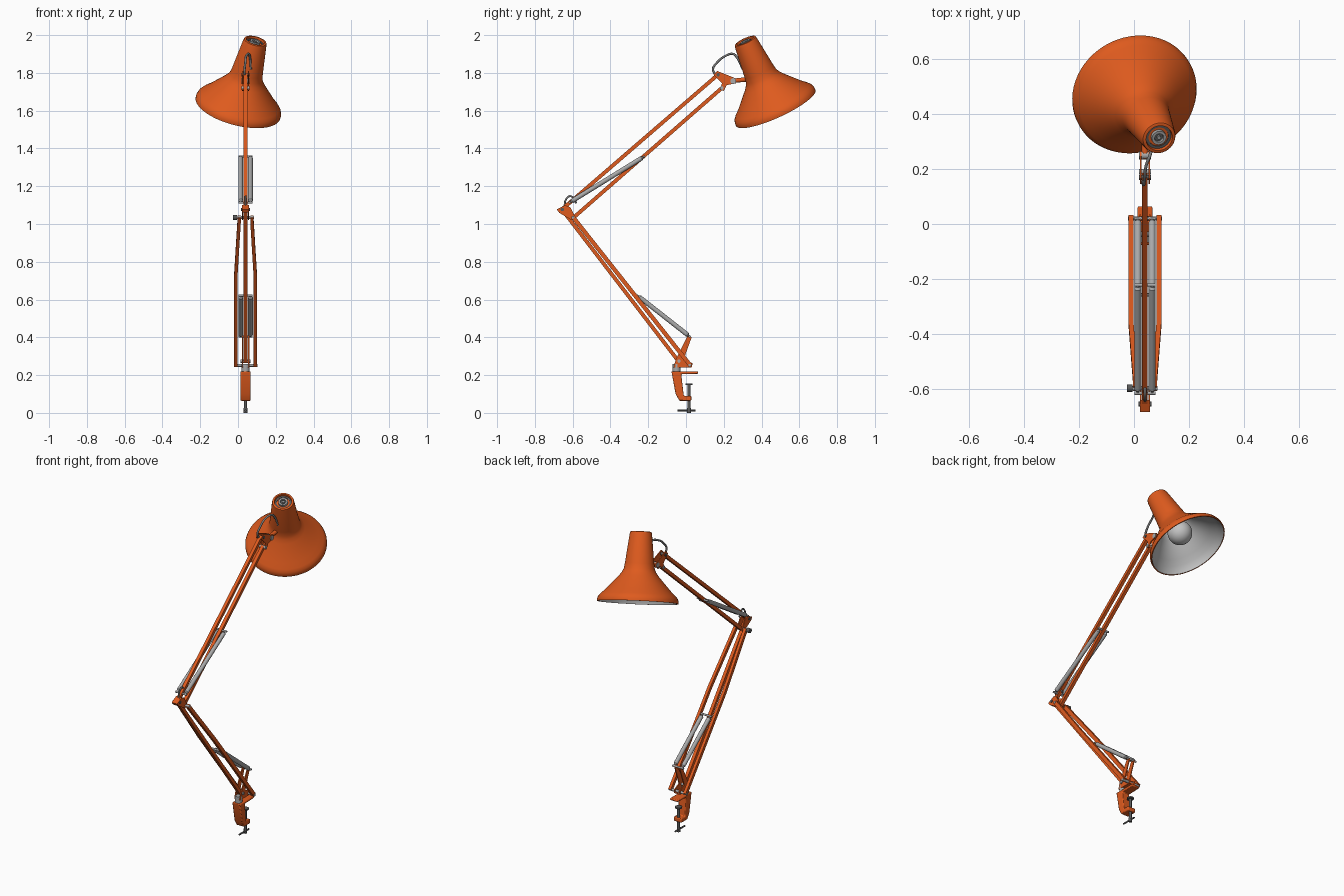
import bpy, bmesh, math
from mathutils import Vector

if "Cube" in bpy.data.objects:
    bpy.data.objects.remove(bpy.data.objects["Cube"], do_unlink=True)


def material(name, r, g, b):
    m = bpy.data.materials.new(name)
    m.use_nodes = True
    m.diffuse_color = (r, g, b, 1)
    m.node_tree.nodes["Principled BSDF"].inputs["Base Color"].default_value = (r, g, b, 1)
    return m


ORANGE = material("orange paint", 0.735, 0.104, 0.013)
STEEL = material("spring steel", 0.40, 0.40, 0.40)
DARK = material("dark metal", 0.10, 0.10, 0.10)
WHITE = material("shade lining", 0.55, 0.55, 0.55)
CABLE = material("grey cable", 0.20, 0.20, 0.20)

XC = 0.04  # plane of the arm
made = []


def finish(name, bm, *mats):
    bmesh.ops.recalc_face_normals(bm, faces=bm.faces)
    me = bpy.data.meshes.new(name)
    bm.to_mesh(me)
    bm.free()
    for m in mats:
        me.materials.append(m)
    ob = bpy.data.objects.new(name, me)
    bpy.context.collection.objects.link(ob)
    made.append(ob)
    return ob


def lathe(name, profile, base, axis, mats, rule=None, n=24):
    """Turn (height, radius) points round an axis; rule(i) picks the material of band i."""
    bm = bmesh.new()
    rings = []
    for h, r in profile:
        if r == 0:
            rings.append([bm.verts.new((0, 0, h))])
        else:
            rings.append([bm.verts.new((r * math.cos(a), r * math.sin(a), h))
                          for a in (2 * math.pi * k / n for k in range(n))])
    for i, (p, q) in enumerate(zip(rings, rings[1:])):
        for k in range(n):
            j = (k + 1) % n
            corners = [p[k % len(p)], p[j % len(p)], q[j % len(q)], q[k % len(q)]]
            f = bm.faces.new(list(dict.fromkeys(corners)))
            f.material_index = rule(i) if rule else 0
    ob = finish(name, bm, *mats)
    ob.matrix_world = Vector(axis).to_track_quat('Z', 'Y').to_matrix().to_4x4()
    ob.location = base
    return ob


def rod(name, a, b, r, mat, n=14):
    a, b = Vector(a), Vector(b)
    L = (b - a).length
    return lathe(name, [(0, 0), (0, r), (L, r), (L, 0)], a, b - a, [mat], n=n)


def pin(name, y, z, half, r, mat):
    return rod(name, (XC - half, y, z), (XC + half, y, z), r, mat)


def bar(name, pts, wide, thick):
    """Rectangular bar along points in the arm plane or beside it."""
    bm = bmesh.new()
    pts = [Vector(p) for p in pts]
    d = pts[-1] - pts[0]
    side = Vector((0, -d.z, d.y)).normalized() * wide / 2
    ex = Vector((thick / 2, 0, 0))
    rings = [[bm.verts.new(p + v) for v in (side + ex, side - ex, -side - ex, ex - side)] for p in pts]
    for p, q in zip(rings, rings[1:]):
        for k in range(4):
            bm.faces.new((p[k], p[(k + 1) % 4], q[(k + 1) % 4], q[k]))
    bm.faces.new(rings[0])
    bm.faces.new(rings[-1])
    return finish(name, bm, ORANGE)


def plate(name, outline, x, thick, bevel=0.0):
    """Side outline (y, z) given thickness in x."""
    bm = bmesh.new()
    f = bm.faces.new([bm.verts.new((x - thick / 2, y, z)) for y, z in outline])
    out = bmesh.ops.extrude_face_region(bm, geom=[f])
    bmesh.ops.translate(bm, vec=(thick, 0, 0),
                        verts=[v for v in out["geom"] if isinstance(v, bmesh.types.BMVert)])
    ob = finish(name, bm, ORANGE)
    if bevel:
        mod = ob.modifiers.new("soft edges", 'BEVEL')
        mod.width, mod.segments = bevel, 2
    return ob


def cable(name, pts, r):
    cu = bpy.data.curves.new(name, 'CURVE')
    cu.dimensions = '3D'
    cu.bevel_depth, cu.bevel_resolution, cu.use_fill_caps = r, 2, True
    s = cu.splines.new('BEZIER')
    s.bezier_points.add(len(pts) - 1)
    for bp, p in zip(s.bezier_points, pts):
        bp.co = p
        bp.handle_left_type = bp.handle_right_type = 'AUTO'
    cu.materials.append(CABLE)
    bpy.context.collection.objects.link(bpy.data.objects.new(name, cu))


def spring_pair(name, a, b):
    """Two springs side by side with hooked ends on cross pins."""
    for tag, s in (("left", 1), ("right", -1)):
        p, q = Vector((XC + s * 0.026, *a)), Vector((XC + s * 0.026, *b))
        L = (q - p).length
        h, e = 0.008, 0.016
        lathe(f"{name}_spring_{tag}",
              [(0, 0), (0, 0.005), (h, 0.005), (e, 0.0125), (L - e, 0.0125),
               (L - h, 0.005), (L, 0.005), (L, 0)], p, q - p, [STEEL], n=14)
    for tag, (y, z) in (("start", a), ("end", b)):
        pin(f"{name}_spring_pin_{tag}", y, z, 0.038, 0.006, STEEL)


# Clamp
plate("clamp_body", [(-0.077, 0.22), (0.064, 0.22), (0.064, 0.207), (-0.025, 0.205), (-0.012, 0.09),
                     (0.028, 0.09), (0.028, 0.064), (-0.035, 0.064), (-0.055, 0.1)],
      XC, 0.054, bevel=0.005)
rod("clamp_screw", (XC, 0.016, 0.005), (XC, 0.016, 0.15), 0.008, DARK)
rod("clamp_pad", (XC, 0.016, 0.148), (XC, 0.016, 0.156), 0.02, DARK)
rod("clamp_handle", (XC, -0.045, 0.013), (XC, 0.05, 0.013), 0.005, DARK)
rod("clamp_handle_hub", (XC, 0.016, 0), (XC, 0.016, 0.026), 0.01, DARK)
rod("swivel_post", (XC, -0.05, 0.21), (XC, -0.05, 0.26), 0.021, STEEL)

# Base bracket
for tag, s in (("left", 1), ("right", -1)):
    plate("base_bracket_" + tag,
          [(-0.066, 0.24), (0.03, 0.24), (0.035, 0.262), (-0.012, 0.285), (0.03, 0.4),
           (0.012, 0.414), (-0.055, 0.28)], XC + s * 0.017, 0.006)
plate("base_bracket_web", [(-0.064, 0.24), (0.03, 0.24), (0.03, 0.248), (-0.062, 0.25)], XC, 0.036)
pin("base_front_pin", -0.037, 0.274, 0.026, 0.009, STEEL)
pin("base_rear_pin", 0.02, 0.252, 0.062, 0.008, STEEL)

# Lower arm
bar("lower_arm_centre_bar", [(XC, -0.037, 0.27), (XC, -0.655, 1.075)], 0.02, 0.02)
for tag, s in (("left", 1), ("right", -1)):
    ends = Vector((0, 0.024, 0.25)), Vector((0, -0.6, 1.039))
    path = [(0, 0.051), (0.62, 0.051), (0.97, 0.034), (1, 0.034)]
    bar("lower_arm_side_bar_" + tag,
        [ends[0].lerp(ends[1], t) + Vector((XC + s * w, 0, 0)) for t, w in path], 0.022, 0.018)
spring_pair("lower", (0.02, 0.404), (-0.258, 0.622))

# Elbow
for tag, s in (("left", 1), ("right", -1)):
    plate("elbow_plate_" + tag,
          [(-0.684, 1.077), (-0.672, 1.06), (-0.605, 1.02), (-0.583, 1.03), (-0.612, 1.088),
           (-0.64, 1.1)], XC + s * 0.016, 0.006)
plate("elbow_web", [(-0.684, 1.077), (-0.672, 1.06), (-0.65, 1.06), (-0.64, 1.1)], XC, 0.034)
pin("elbow_front_pin", -0.655, 1.077, 0.023, 0.009, DARK)
pin("elbow_rear_pin", -0.598, 1.035, 0.046, 0.008, STEEL)
rod("elbow_knob", (XC - 0.066, -0.598, 1.035), (XC - 0.046, -0.598, 1.035), 0.014, DARK)
cable("elbow_cable", [(XC, -0.645, 1.09), (XC, -0.632, 1.135), (XC, -0.61, 1.147), (XC, -0.58, 1.11)], 0.005)

# Upper arm
bar("upper_arm_top_bar", [(XC, -0.648, 1.085), (XC, 0.172, 1.793)], 0.02, 0.02)
bar("upper_arm_bottom_bar", [(XC, -0.6, 1.03), (XC, 0.192, 1.722)], 0.02, 0.02)
spring_pair("upper", (-0.616, 1.114), (-0.222, 1.357))

# Head joint
for tag, s in (("left", 1), ("right", -1)):
    plate("head_plate_" + tag,
          [(0.145, 1.79), (0.165, 1.81), (0.19, 1.8), (0.265, 1.77), (0.265, 1.745), (0.215, 1.735),
           (0.2, 1.705), (0.18, 1.71), (0.19, 1.745)], XC + s * 0.015, 0.006)
pin("head_top_pin", 0.17, 1.79, 0.022, 0.009, DARK)
pin("head_bottom_pin", 0.19, 1.72, 0.022, 0.01, STEEL)
pin("head_swivel", 0.25, 1.757, 0.022, 0.015, STEEL)
rod("shade_stem", (XC, 0.24, 1.757), (XC, 0.335, 1.767), 0.012, ORANGE)
cable("head_cable", [(0.033, 0.155, 1.79), (0.035, 0.143, 1.82), (0.038, 0.16, 1.85),
                     (0.045, 0.215, 1.893), (0.058, 0.25, 1.9), (0.064, 0.272, 1.878),
                     (0.068, 0.3, 1.82)], 0.006)

# Shade, lined inside, with a recessed cap
rim = Vector((0, 0.475, 1.615))
axis = Vector((0.229, -0.405, 0.885)).normalized()
inner = [(0.3, 0), (0.3, 0.064), (0.186, 0.078), (0.15, 0.102), (0.111, 0.138), (0.067, 0.175),
         (0.042, 0.203), (0.012, 0.221), (0, 0.225)]
outer = [(0, 0.231), (0.014, 0.231), (0.03, 0.225), (0.044, 0.213), (0.067, 0.188), (0.111, 0.148),
         (0.15, 0.113), (0.17, 0.098), (0.19, 0.088), (0.22, 0.083), (0.39, 0.063), (0.4, 0.06),
         (0.402, 0.056), (0.402, 0.049), (0.385, 0.047), (0.385, 0)]
lathe("lamp_shade", inner + outer, rim, axis, [WHITE, ORANGE],
      rule=lambda i: 0 if i < len(inner) - 1 else 1, n=64)
lathe("cap_vent_ring", [(0.384, 0.047), (0.389, 0.047), (0.389, 0.037), (0.384, 0.037)],
      rim, axis, [DARK], n=40)
lathe("cap_socket", [(0.384, 0.027), (0.4, 0.027), (0.4, 0.017), (0.39, 0.016), (0.39, 0.007),
                     (0.398, 0.007), (0.398, 0)], rim, axis, [STEEL, DARK],
      rule=lambda i: 1 if i == 3 else 0, n=32)

# Bulb and its holder
R, C = 0.07, 0.105
globe = [(C - R * math.cos(math.radians(a)), R * math.sin(math.radians(a))) for a in range(10, 151, 10)]
lathe("bulb", [(C - R, 0)] + globe + [(0.2, 0.03), (0.23, 0.028), (0.23, 0)], rim, axis, [WHITE], n=40)
rod("bulb_holder", rim + axis * 0.22, rim + axis * 0.31, 0.032, DARK)

# Smooth the round parts, keep the edges crisp
bpy.ops.object.select_all(action='DESELECT')
for ob in made:
    ob.select_set(True)
bpy.context.view_layer.objects.active = made[0]
bpy.ops.object.shade_smooth_by_angle(angle=math.radians(35))
